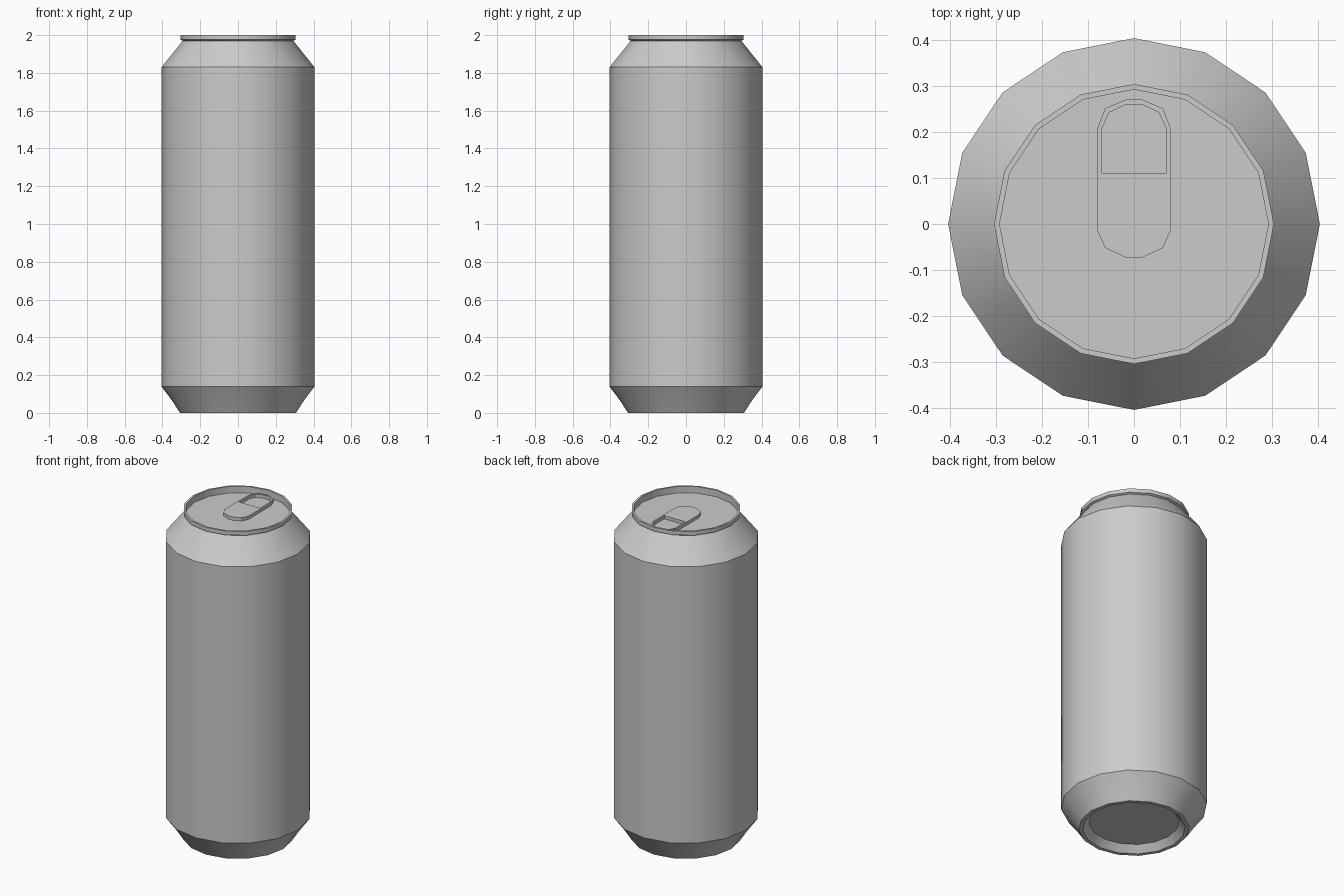
import bpy, bmesh
from math import cos, sin, pi, radians

if "Cube" in bpy.data.objects:
    bpy.data.objects.remove(bpy.data.objects["Cube"])

SIDES = 16


def lathe(name, profile):
    """Revolve (radius, z) points around z and cap both ends."""
    bm = bmesh.new()
    rings = [[bm.verts.new((r * cos(2 * pi * i / SIDES), r * sin(2 * pi * i / SIDES), z))
              for i in range(SIDES)] for r, z in profile]
    for a, b in zip(rings, rings[1:]):
        for i in range(SIDES):
            j = (i + 1) % SIDES
            bm.faces.new((a[i], a[j], b[j], b[i]))
    bm.faces.new(rings[0][::-1])
    bm.faces.new(rings[-1])
    bmesh.ops.recalc_face_normals(bm, faces=bm.faces)
    mesh = bpy.data.meshes.new(name)
    bm.to_mesh(mesh)
    bm.free()
    ob = bpy.data.objects.new(name, mesh)
    bpy.context.collection.objects.link(ob)
    return ob


def select_only(ob):
    bpy.ops.object.select_all(action='DESELECT')
    ob.select_set(True)
    bpy.context.view_layer.objects.active = ob


# Can shell: recessed base, foot, wall, shoulder, rim and sunken lid
can = lathe("can_body", [
    (0.25, 0.04), (0.285, 0.0), (0.307, 0.0), (0.347, 0.062), (0.405, 0.14),
    (0.405, 1.83), (0.293, 1.97), (0.305, 1.976), (0.305, 2.0),
    (0.293, 2.0), (0.293, 1.96)])
select_only(can)
bpy.ops.object.shade_smooth_by_angle(angle=radians(30))

# Pull tab: mirrored outlines, the inner one cutting the finger opening
outer = [(0.018, 0.271), (0.063, 0.252), (0.08, 0.208),
         (0.08, -0.013), (0.063, -0.052), (0.018, -0.073)]
opening = [(0.018, 0.26), (0.054, 0.243), (0.07, 0.208), (0.07, 0.11)]
curve = bpy.data.curves.new("pull_tab", 'CURVE')
curve.dimensions = '2D'
curve.fill_mode = 'BOTH'
curve.extrude = 0.01
for half in (outer, opening):
    pts = half + [(-x, y) for x, y in reversed(half)]
    spline = curve.splines.new('POLY')
    spline.points.add(len(pts) - 1)
    for p, (x, y) in zip(spline.points, pts):
        p.co = (x, y, 0, 1)
    spline.use_cyclic_u = True
tab = bpy.data.objects.new("pull_tab", curve)
tab.location.z = 1.97
bpy.context.collection.objects.link(tab)
select_only(tab)
bpy.ops.object.convert(target='MESH')
bpy.ops.object.shade_smooth_by_angle(angle=radians(30))
